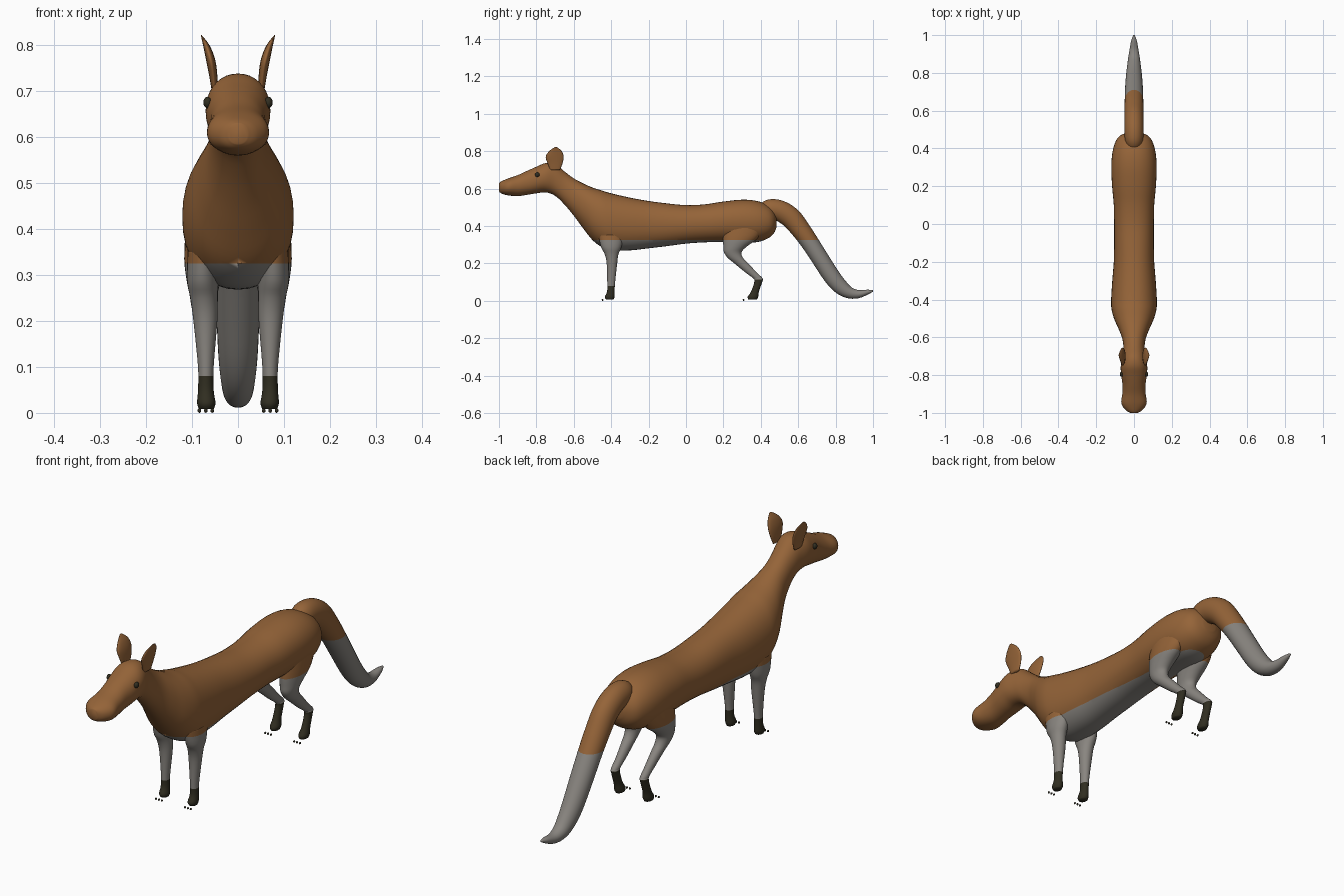
import bpy, bmesh, math
from mathutils import Vector

if "Cube" in bpy.data.objects:
    bpy.data.objects.remove(bpy.data.objects["Cube"])


def material(name, rgb):
    m = bpy.data.materials.new(name)
    m.diffuse_color = (*rgb, 1)
    m.use_nodes = True
    m.node_tree.nodes["Principled BSDF"].inputs["Base Color"].default_value = m.diffuse_color
    return m


BROWN = material("brown fur", (0.30, 0.127, 0.040))
GREY = material("grey fur", (0.25, 0.235, 0.215))
DARK = material("dark feet", (0.030, 0.027, 0.015))


def smooth_rows(rows, steps):
    """Catmull-Rom interpolation between the hand-placed cross-sections."""
    out = []
    last = len(rows) - 1
    for i in range(last):
        a, b, c, d = (rows[max(0, min(last, i + k))] for k in (-1, 0, 1, 2))
        for s in range(steps):
            t = s / steps
            out.append([0.5 * (2*q + (r - p)*t + (2*p - 5*q + 4*r - w)*t*t
                               + (3*q - p - 3*r + w)*t**3)
                        for p, q, r, w in zip(a, b, c, d)])
    return out + [list(rows[-1])]


def finish(name, bm, mats, limits, mirror):
    """Cut at each colour height, colour the faces by height, make the object."""
    for z in limits:
        bmesh.ops.bisect_plane(bm, geom=bm.verts[:] + bm.edges[:] + bm.faces[:],
                               plane_co=(0, 0, z), plane_no=(0, 0, 1))
    bmesh.ops.recalc_face_normals(bm, faces=bm.faces[:])
    for f in bm.faces:
        f.material_index = sum(f.calc_center_median().z < z for z in limits)
        f.smooth = True
    me = bpy.data.meshes.new(name)
    bm.to_mesh(me)
    bm.free()
    for m in mats:
        me.materials.append(m)
    ob = bpy.data.objects.new(name, me)
    bpy.context.collection.objects.link(ob)
    if mirror:
        ob.modifiers.new("Mirror", 'MIRROR')
    return ob


def loft(name, rows, across=None, mats=(BROWN,), limits=(), mirror=False,
         sides=28, steps=4, power=2.0):
    """Rows are x, y, z, half width in x, half size along 'across'.
    Without 'across' the sections stand square to the path."""
    rows = smooth_rows(rows, steps)
    centres = [Vector(r[:3]) for r in rows]
    bm = bmesh.new()
    rings = []
    for i, r in enumerate(rows):
        v = across
        if v is None:
            t = centres[min(i + 1, len(rows) - 1)] - centres[max(i - 1, 0)]
            v = Vector((0, -t.z, t.y)).normalized()
        ring = []
        for k in range(sides):
            a = math.tau * k / sides
            c, s = math.cos(a), math.sin(a)
            c = math.copysign(abs(c) ** (2 / power), c)
            s = math.copysign(abs(s) ** (2 / power), s)
            ring.append(bm.verts.new(centres[i] + Vector((c * r[3], 0, 0)) + v * (s * r[4])))
        rings.append(ring)
    for p, q in zip(rings, rings[1:]):
        for k in range(sides):
            j = (k + 1) % sides
            bm.faces.new((p[k], p[j], q[j], q[k]))
    bm.faces.new(rings[0])
    bm.faces.new(rings[-1])
    return finish(name, bm, mats, limits, mirror)


def balls(name, spots, radius, scale, mat):
    bm = bmesh.new()
    for p in spots:
        made = bmesh.ops.create_icosphere(bm, subdivisions=2, radius=radius)["verts"]
        for v in made:
            v.co = Vector(p) + v.co * Vector(scale)
    return finish(name, bm, (mat,), (), True)


Y, Z = Vector((0, 1, 0)), Vector((0, 0, 1))

# Head, neck and trunk: y, top z, bottom z, half width
profile = [
    (-1.0, .630, .585, .020), (-.985, .640, .573, .044), (-.95, .655, .564, .067),
    (-.90, .672, .560, .062), (-.85, .695, .567, .061), (-.80, .717, .575, .068),
    (-.75, .737, .580, .070), (-.70, .732, .562, .060), (-.65, .692, .515, .056),
    (-.60, .655, .455, .064), (-.55, .628, .388, .084), (-.50, .606, .325, .106),
    (-.45, .590, .288, .119), (-.40, .575, .270, .121), (-.30, .552, .270, .115),
    (-.20, .534, .281, .107), (-.10, .521, .293, .105), (0, .512, .306, .105),
    (.10, .516, .313, .107), (.20, .531, .315, .116), (.30, .541, .312, .120),
    (.38, .534, .314, .114), (.44, .510, .335, .096), (.47, .480, .362, .070),
    (.485, .450, .395, .030)]
loft("body", [(0, y, (t + b) / 2, w, (t - b) / 2) for y, t, b, w in profile],
     Z, (BROWN, GREY), (.325,), power=2.15, sides=36)

# Tail, hanging back to the ground with an upturned tip
loft("tail", [
    (0, .40, .485, .030, .030), (0, .44, .490, .047, .052), (0, .50, .482, .050, .056),
    (0, .56, .445, .050, .056), (0, .61, .385, .050, .052), (0, .66, .315, .049, .048),
    (0, .72, .222, .047, .046), (0, .78, .130, .043, .045), (0, .825, .077, .038, .041),
    (0, .87, .045, .032, .032), (0, .92, .036, .024, .022), (0, .97, .047, .015, .013),
    (0, 1.0, .054, .004, .004)], None, (BROWN, GREY), (.325,))

# Legs with dark feet
loft("front_legs", [
    (.075, -.400, .36, .034, .070), (.077, -.400, .29, .034, .055),
    (.074, -.398, .25, .030, .037), (.071, -.396, .20, .026, .028),
    (.070, -.400, .10, .017, .021), (.070, -.402, .05, .017, .020),
    (.069, -.408, .022, .020, .026), (.069, -.408, .008, .016, .020)],
    Y, (BROWN, GREY, DARK), (.325, .08), True)
loft("hind_legs", [
    (.070, .310, .40, .044, .110), (.074, .290, .335, .043, .092),
    (.075, .262, .29, .037, .062), (.075, .250, .26, .031, .047),
    (.074, .264, .23, .027, .041), (.072, .296, .20, .023, .037),
    (.070, .350, .15, .018, .030), (.070, .385, .12, .016, .025),
    (.070, .386, .10, .015, .021), (.070, .369, .05, .016, .021),
    (.069, .358, .022, .020, .028), (.069, .356, .008, .016, .023)],
    Y, (BROWN, GREY, DARK), (.325, .115), True)

# Ears: thin upright leaves leaning outwards
loft("ears", [
    (.051, -.700, .700, .006, .026), (.054, -.700, .735, .009, .040),
    (.060, -.702, .770, .010, .048), (.069, -.698, .800, .007, .034),
    (.080, -.696, .822, .001, .006)], Y, mirror=True, sides=20)

# Eyes and claws
balls("eyes", [(.066, -.795, .675)], .013, (.75, 1, 1), DARK)
balls("claws", [(x, y, .005) for y in (-.446, .308) for x in (.056, .070, .084)],
      .005, (.8, 1, 1), DARK)
